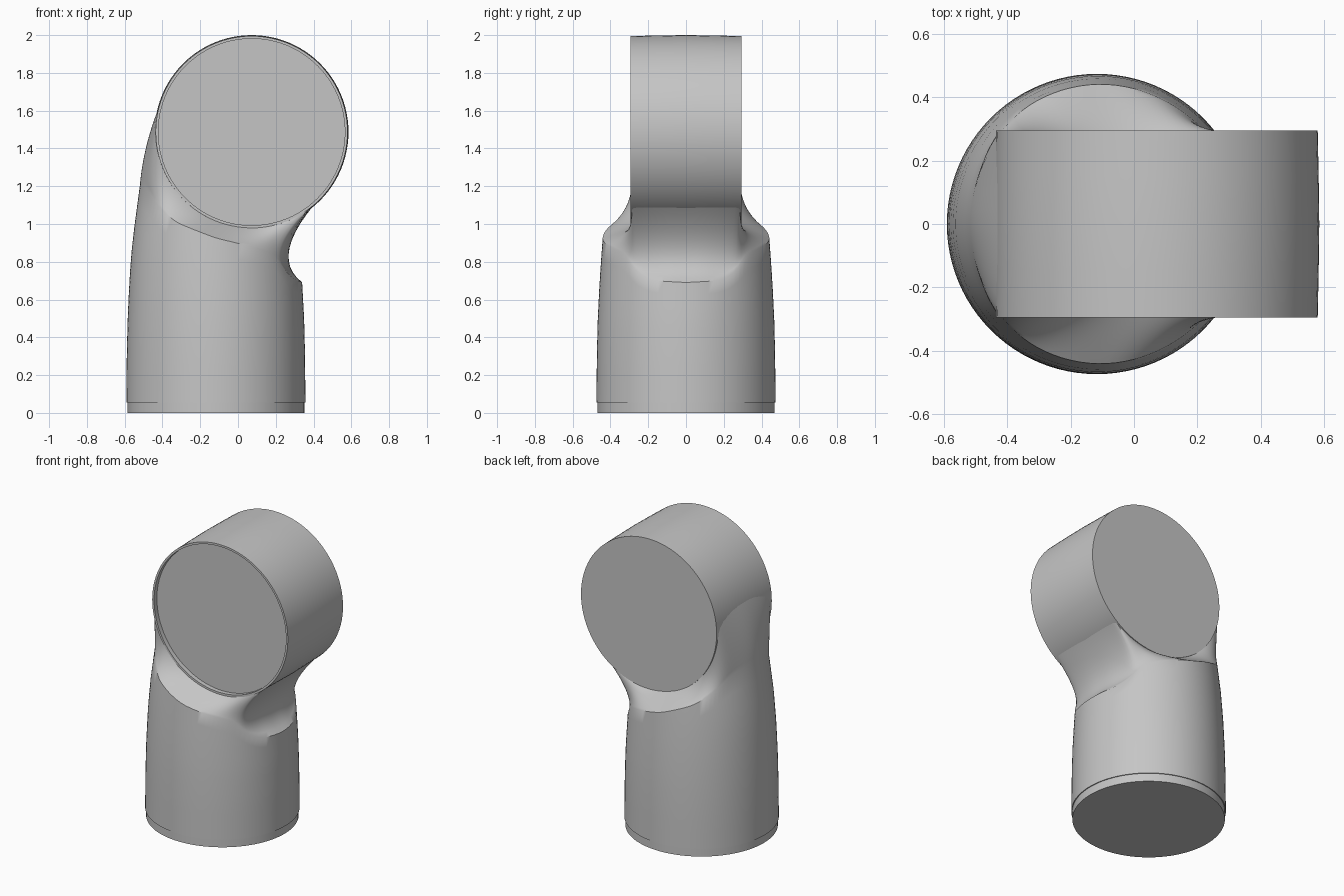
import bpy, bmesh
from math import sin, cos, radians, pi
from mathutils import Vector

cube = bpy.data.objects.get("Cube")
if cube:
    bpy.data.objects.remove(cube, do_unlink=True)

grey = bpy.data.materials.new("satin grey")
grey.use_nodes = True
colour = (0.56, 0.56, 0.56, 1)
grey.diffuse_color = colour
grey.node_tree.nodes["Principled BSDF"].inputs["Base Color"].default_value = colour

SEG = 96
DRUM = Vector((0.072, 0, 1.487))


def loft(name, rings, angle, cap_top=True):
    """Skin closed rings of equal length and cap the ends."""
    bm = bmesh.new()
    loops = [[bm.verts.new(p) for p in ring] for ring in rings]
    for a, b in zip(loops, loops[1:]):
        for i in range(len(a)):
            j = (i + 1) % len(a)
            bm.faces.new((a[i], a[j], b[j], b[i]))
    bm.faces.new(loops[0])
    if cap_top:
        bm.faces.new(loops[-1])
    bmesh.ops.recalc_face_normals(bm, faces=bm.faces)
    mesh = bpy.data.meshes.new(name)
    bm.to_mesh(mesh)
    bm.free()
    mesh.materials.append(grey)
    obj = bpy.data.objects.new(name, mesh)
    bpy.context.collection.objects.link(obj)
    bpy.ops.object.select_all(action='DESELECT')
    obj.select_set(True)
    bpy.context.view_layer.objects.active = obj
    bpy.ops.object.shade_smooth_by_angle(angle=radians(angle))
    return obj


def interp(table, t):
    """Linear lookup of a row of values by its first entry."""
    for a, b in zip(table, table[1:]):
        if t <= b[0]:
            k = max(0, (t - a[0]) / (b[0] - a[0]))
            return [p + (q - p) * k for p, q in zip(a[1:], b[1:])]
    return list(table[-1][1:])


# Joint drum: slightly barrelled, with a recessed front cap
def drum_ring(r, y):
    return [DRUM + Vector((r * cos(2 * pi * i / SEG), y, r * sin(2 * pi * i / SEG)))
            for i in range(SEG)]


loft("joint_drum", [drum_ring(r, y) for r, y in (
    (0.494, -0.265), (0.494, -0.295), (0.508, -0.295), (0.511, -0.15),
    (0.513, 0), (0.511, 0.15), (0.508, 0.295))], 30)

# Tapered sleeve: height, centre x, radius
SLEEVE = [(0.055, -0.117, 0.474), (0.3, -0.117, 0.472), (0.5, -0.117, 0.467),
          (0.7, -0.118, 0.457), (0.9, -0.117, 0.443), (1.2, -0.1, 0.42)]

# Shoulder by bearing: edge height, drum angle, drum y, bulge x, bulge z
SHOULDER = [(0, 0.69, -42, 0, -0.24, -0.09), (22, 0.7, -43, 0.2, -0.22, -0.08),
            (33, 0.735, -46, 0.285, -0.18, -0.07), (41, 0.79, -53, 0.287, -0.11, -0.04),
            (47, 0.84, -65, 0.287, -0.05, -0.01), (62, 0.875, -80, 0.287, 0, 0),
            (90, 0.925, -101, 0.287, 0, 0), (120, 1.01, -128, 0.287, 0, 0),
            (140, 1.11, -152, 0.287, -0.01, 0), (152, 1.18, -175, 0.287, -0.01, 0),
            (162, 1.2, -188, 0.28, -0.01, 0), (171, 1.2, -199, 0.16, -0.03, 0),
            (180, 1.2, -205, 0, -0.05, 0)]


def shoulder(t):
    """Blended shoulder values, mirrored across y."""
    total = [0] * 5
    for d in (-4, -2, 0, 2, 4):
        a = (t + d + 180) % 360 - 180
        row = interp(SHOULDER, abs(a))
        row[2] *= 1 if a >= 0 else -1
        total = [s + v / 5 for s, v in zip(total, row)]
    return total


def sleeve_point(t, z):
    cx, r = interp(SLEEVE, z)
    return Vector((cx + r * cos(t), r * sin(t), z))


def column(deg):
    """One upright strip of the arm, from the foot to the drum."""
    t = radians(deg)
    edge_z, phi, y, bx, bz = shoulder(deg)
    pts = [sleeve_point(t, 0.055 + (edge_z - 0.055) * k / 10) for k in range(11)]
    edge = pts[-1]
    end = DRUM + Vector((0.503 * cos(radians(phi)), y, 0.503 * sin(radians(phi))))
    ctrl = (edge + end) / 2 + Vector((bx, 0, bz))
    for k in range(1, 13):
        s = k / 12
        pts.append(edge * (1 - s) ** 2 + ctrl * 2 * s * (1 - s) + end * s * s)
    return pts


strips = [column(i * 360 / SEG) for i in range(SEG)]
loft("arm_sleeve", list(zip(*strips)), 40, cap_top=False)

# Base collar, a touch narrower than the sleeve
loft("base_collar", [[Vector((-0.117 + 0.468 * cos(2 * pi * i / SEG),
                              0.468 * sin(2 * pi * i / SEG), z))
                      for i in range(SEG)] for z in (0, 0.06)], 30)
